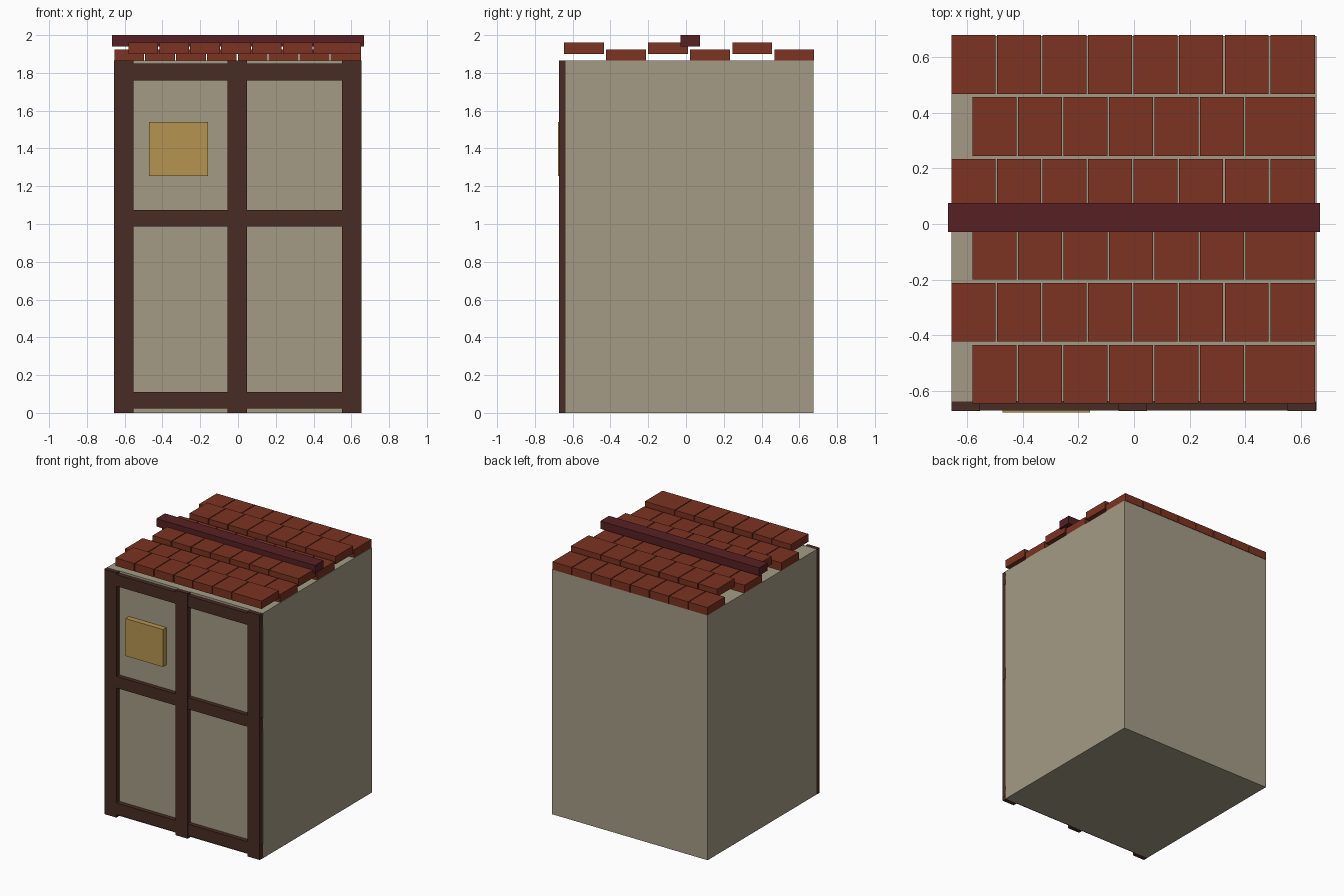
import bpy
from mathutils import Vector

cube = bpy.data.objects.get("Cube")
if cube:
    bpy.data.objects.remove(cube, do_unlink=True)


def material(name, rgb):
    colour = (*rgb, 1)
    m = bpy.data.materials.new(name)
    m.use_nodes = True
    m.diffuse_color = colour
    m.node_tree.nodes["Principled BSDF"].inputs["Base Color"].default_value = colour
    return m


def box(name, x, y, z, mat):
    """Box spanning the given (low, high) range on each axis."""
    low, high = Vector((x[0], y[0], z[0])), Vector((x[1], y[1], z[1]))
    bpy.ops.mesh.primitive_cube_add(size=1, location=(low + high) / 2)
    ob = bpy.context.object
    ob.name = name
    ob.scale = high - low
    bpy.ops.object.transform_apply(location=False, rotation=False, scale=True)
    ob.data.materials.append(mat)
    return ob


plaster = material("plaster", (0.37, 0.33, 0.235))
timber = material("dark timber", (0.065, 0.025, 0.017))
clay = material("clay tile", (0.2, 0.033, 0.015))
ridge_red = material("ridge red", (0.095, 0.015, 0.017))
gold = material("gold", (0.47, 0.295, 0.08))

HALF = 0.655
TOP = 1.865

# Body
box("body", (-HALF, HALF), (-0.637, 0.675), (0, TOP), plaster)

# Timber frame on the front
for side, x in (("right", -0.605), ("middle", -0.004), ("left", 0.602)):
    box(f"{side}_post", (x - 0.051, x + 0.051), (-0.672, -0.635), (0, TOP), timber)
for level, z in (("lower", 0.067), ("middle", 1.03), ("upper", 1.805)):
    box(f"{level}_beam", (-HALF, HALF), (-0.67, -0.635), (z - 0.044, z + 0.044), timber)

# Sign plate
box("sign", (-0.472, -0.158), (-0.678, -0.636), (1.255, 1.54), gold)

# Roof tiles: raised rows are shifted sideways and end in a wide tile
PITCH, GAP = 0.1635, 0.006
for row in range(6):
    raised = row % 2 == 0
    y = -0.645 + row * 0.2225
    z = 1.9 if raised else TOP
    start = -0.58 if raised else -HALF
    count = 7 if raised else 8
    for i in range(count):
        x = start + i * PITCH
        end = 0.65 if i == count - 1 else x + PITCH - GAP
        box(f"tile_{row}_{i}", (x, end), (y, y + 0.211), (z, z + 0.06), clay)

# Ridge beam
box("ridge_beam", (-0.668, 0.668), (-0.028, 0.075), (1.94, 2), ridge_red)
